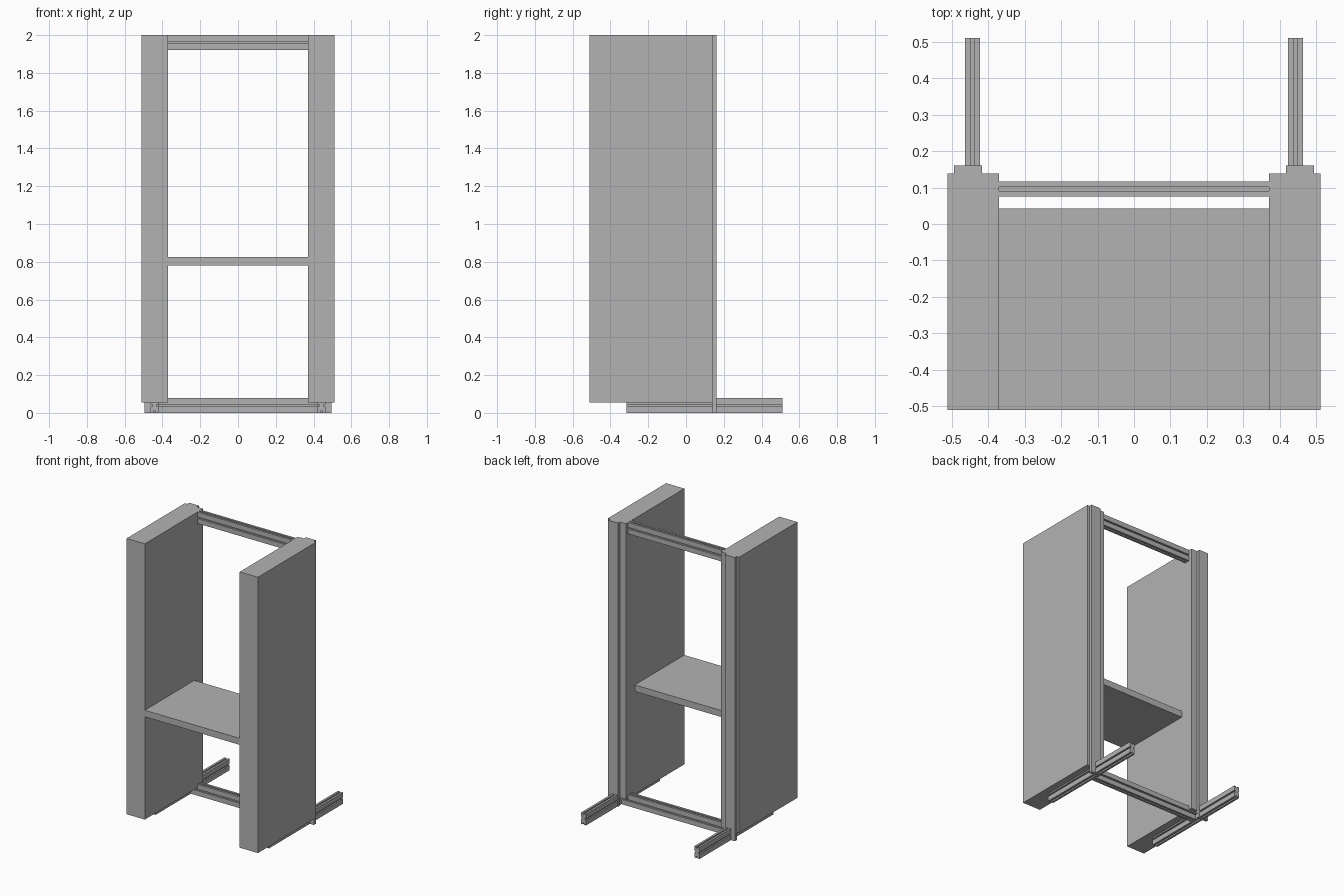
import bpy
import bmesh
from mathutils import Matrix, Vector

cube = bpy.data.objects.get("Cube")
if cube:
    bpy.data.objects.remove(cube, do_unlink=True)

grey = bpy.data.materials.new("plain grey")
grey.use_nodes = True
colour = (0.45, 0.45, 0.45, 1)
grey.diffuse_color = colour
grey.node_tree.nodes["Principled BSDF"].inputs["Base Color"].default_value = colour


def finish(name, bm):
    bmesh.ops.recalc_face_normals(bm, faces=bm.faces)
    mesh = bpy.data.meshes.new(name)
    bm.to_mesh(mesh)
    bm.free()
    mesh.materials.append(grey)
    obj = bpy.data.objects.new(name, mesh)
    bpy.context.collection.objects.link(obj)
    return obj


def box(name, low, high):
    low, high = Vector(low), Vector(high)
    bm = bmesh.new()
    bmesh.ops.create_cube(bm, size=1)
    bmesh.ops.transform(bm, verts=bm.verts, matrix=Matrix.Translation(
        (low + high) / 2) @ Matrix.Diagonal((high - low).to_4d()))
    return finish(name, bm)


def slotted_bar(name, axis, centre, z, start, end):
    """Slotted extrusion running along x or y, resting at height z."""
    w, h, slot, depth = 0.0205, 0.04, 0.0055, 0.01
    # One quarter of the section, mirrored round to the whole outline
    quarter = [(w - depth, slot), (w, slot), (w, h), (slot, h), (slot, h - depth)]
    half = quarter + [(-a, b) for a, b in reversed(quarter)]
    outline = half + [(-a, -b) for a, b in half]
    bm = bmesh.new()
    verts = []
    for a, b in outline:
        across, up = centre + a, z + h + b
        verts.append(bm.verts.new((start, across, up) if axis == "x" else (across, start, up)))
    face = bm.faces.new(verts)
    step = end - start
    ext = bmesh.ops.extrude_face_region(bm, geom=[face], use_keep_orig=True)
    moved = [g for g in ext["geom"] if isinstance(g, bmesh.types.BMVert)]
    bmesh.ops.translate(bm, verts=moved,
                        vec=(step, 0, 0) if axis == "x" else (0, step, 0))
    return finish(name, bm)


# Side panels, back posts and floor rails
for side, s in (("left", 1), ("right", -1)):
    xs = sorted((s * 0.37, s * 0.512))
    box(side + "_side_panel", (xs[0], -0.51, 0.055), (xs[1], 0.139, 2))
    xs = sorted((s * 0.417, s * 0.494))
    box(side + "_back_post", (xs[0], 0.139, 0), (xs[1], 0.161, 2))
    slotted_bar(side + "_floor_rail", "y", s * 0.4425, 0, -0.315, 0.51)

# Shelf between the panels
box("shelf", (-0.37, -0.51, 0.78), (0.37, 0.042, 0.826))

# Cross bars tying the two sides together
slotted_bar("top_cross_bar", "x", 0.0965, 1.92, -0.37, 0.37)
slotted_bar("bottom_cross_bar", "x", 0.0965, 0, -0.422, 0.422)
